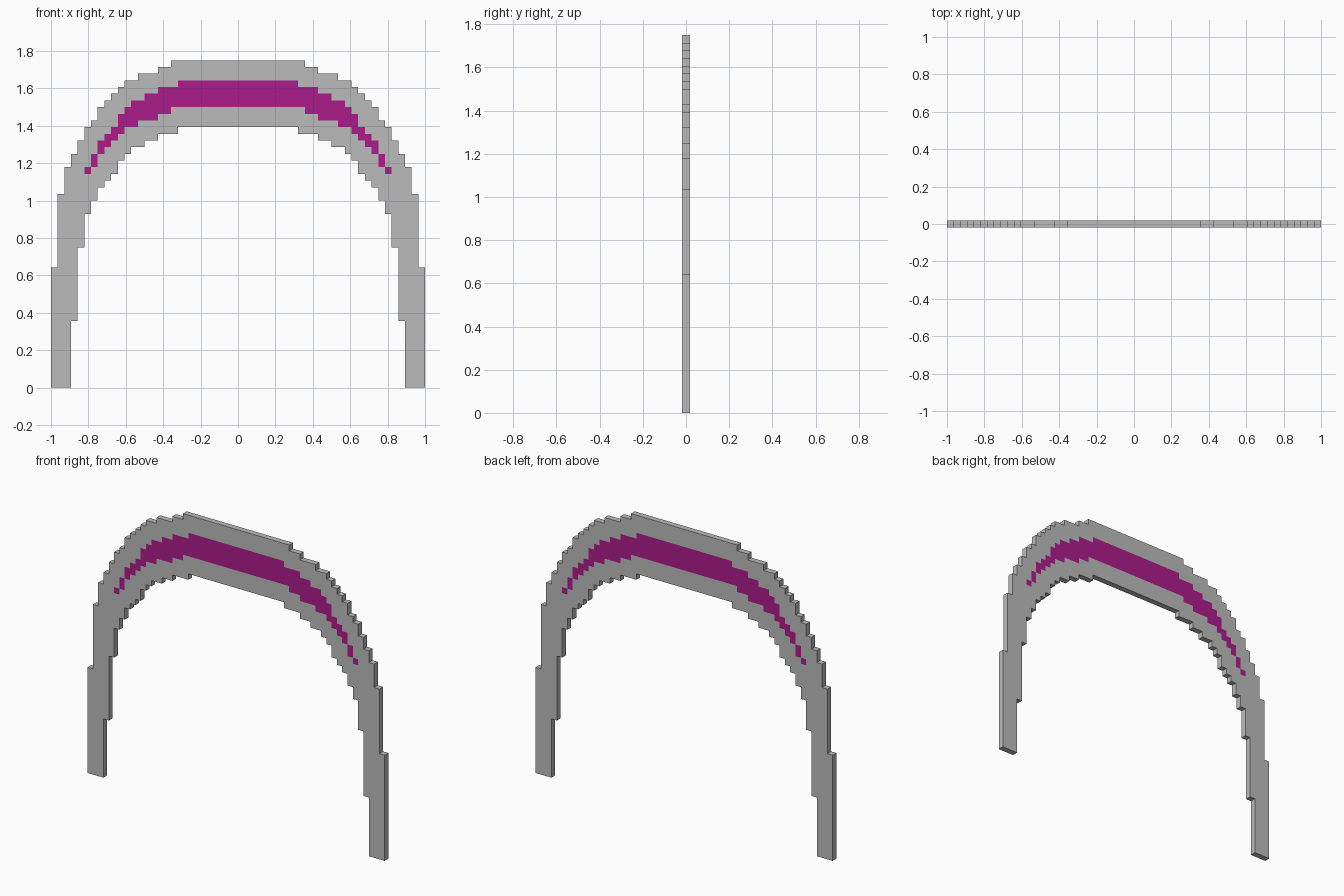
import bpy
import bmesh

if "Cube" in bpy.data.objects:
    bpy.data.objects.remove(bpy.data.objects["Cube"])

U = 1 / 28          # one grid cell
HALF = U / 2        # half the plate thickness


def material(name, rgb):
    m = bpy.data.materials.new(name)
    m.diffuse_color = (*rgb, 1)
    m.use_nodes = True
    m.node_tree.nodes["Principled BSDF"].inputs["Base Color"].default_value = m.diffuse_color
    return m


# Stepped profiles for the right half: (columns up to this one, height in cells)
OUTER = [(10, 49), (12, 48), (15, 47), (17, 46), (18, 45), (19, 44), (20, 43), (21, 42),
         (22, 40), (23, 39), (24, 37), (25, 35), (26, 33), (27, 29), (28, 18)]
INNER = [(9, 39), (12, 38), (14, 37), (16, 36), (17, 35), (18, 34), (19, 32), (20, 31),
         (21, 30), (22, 28), (23, 26), (24, 21), (25, 10), (28, 0)]
# Magenta band: (columns up to this one, bottom, top)
BAND = [(9, 42, 46), (10, 42, 45), (12, 41, 45), (14, 40, 44), (15, 40, 43), (16, 39, 43),
        (17, 39, 42), (18, 38, 41), (19, 37, 39), (20, 36, 38), (21, 35, 37), (22, 33, 35),
        (23, 32, 33)]


def step(table, col):
    return next((row[1:] for row in table if col < row[0]), (0, 0))


# Cells of the arch, mirrored about x = 0, with their colour index
cells = {}
for col in range(28):
    low, high = step(BAND, col)
    for row in range(step(INNER, col)[0], step(OUTER, col)[0]):
        colour = 1 if low <= row < high else 0
        cells[col, row] = cells[-col - 1, row] = colour

bm = bmesh.new()
verts = {}


def vert(i, side, k):
    key = (i, side, k)
    if key not in verts:
        verts[key] = bm.verts.new((i * U, side * HALF, k * U))
    return verts[key]


def quad(points, colour):
    bm.faces.new([vert(*p) for p in points]).material_index = colour


# Front and back faces, plus a rim wherever the arch ends
for (i, k), colour in cells.items():
    ring = [(i, k), (i + 1, k), (i + 1, k + 1), (i, k + 1)]
    quad([(x, -1, z) for x, z in ring], colour)
    quad([(x, 1, z) for x, z in reversed(ring)], colour)
    for n, (dx, dz) in enumerate([(0, -1), (1, 0), (0, 1), (-1, 0)]):
        if (i + dx, k + dz) not in cells:
            a, b = ring[n], ring[(n + 1) % 4]
            quad([(b[0], -1, b[1]), (a[0], -1, a[1]), (a[0], 1, a[1]), (b[0], 1, b[1])], 0)

bmesh.ops.recalc_face_normals(bm, faces=bm.faces[:])
mesh = bpy.data.meshes.new("stepped_arch")
bm.to_mesh(mesh)
bm.free()
mesh.materials.append(material("grey", (0.5, 0.5, 0.5)))
mesh.materials.append(material("magenta", (0.41, 0.012, 0.26)))
arch = bpy.data.objects.new("stepped_arch", mesh)
bpy.context.collection.objects.link(arch)
